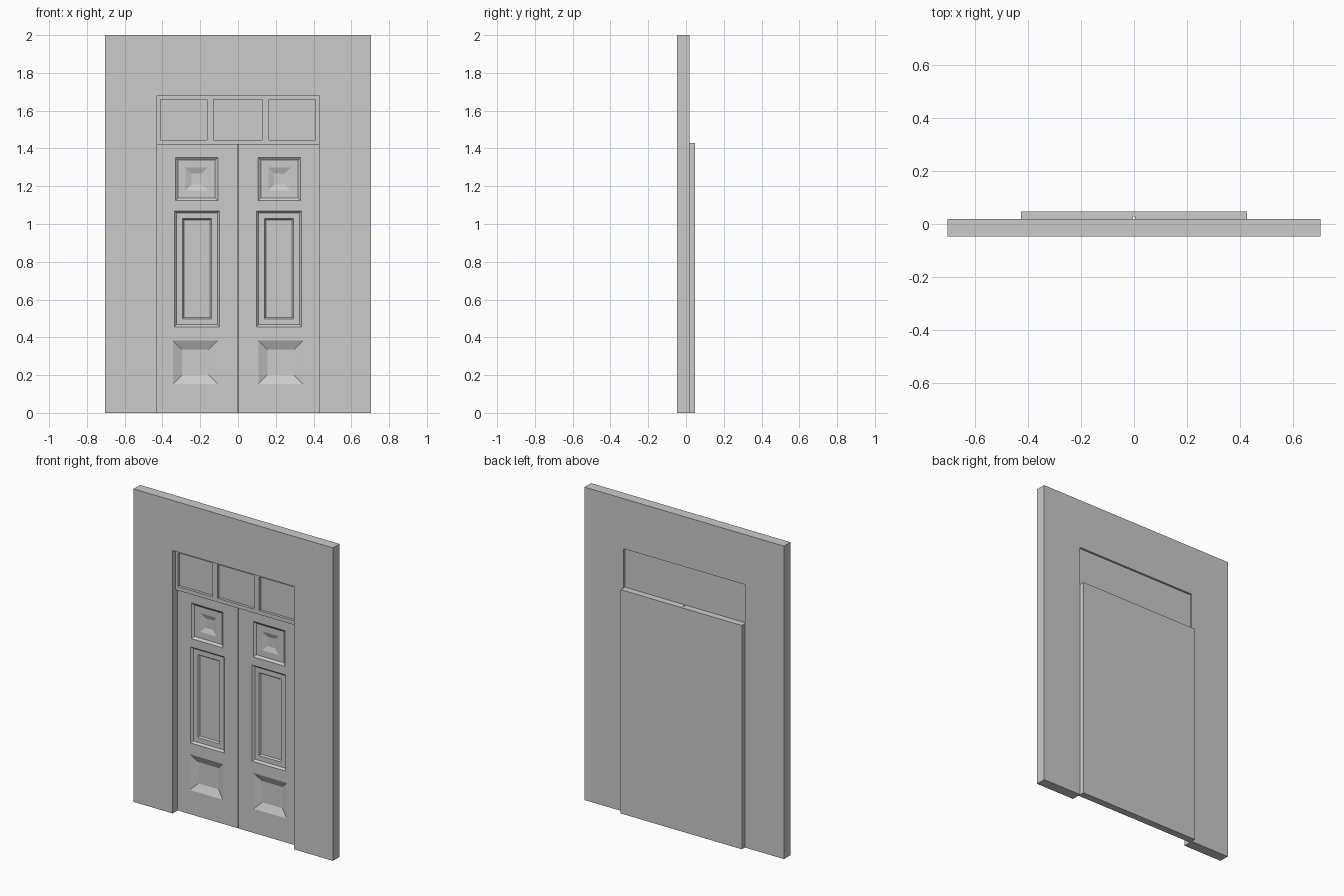
import bpy, bmesh

if "Cube" in bpy.data.objects:
    bpy.data.objects.remove(bpy.data.objects["Cube"])

HALF = 0.428      # half width of the opening
Y_BACK = 0.048    # rearmost plane of the doors
Y_LEAF = 0.002    # front plane of the door leaves


def finish(bm, name):
    bmesh.ops.recalc_face_normals(bm, faces=bm.faces)
    me = bpy.data.meshes.new(name)
    bm.to_mesh(me)
    bm.free()
    ob = bpy.data.objects.new(name, me)
    bpy.context.collection.objects.link(ob)
    return ob


def extrude_outline(name, pts, y0, y1):
    bm = bmesh.new()
    face = bm.faces.new([bm.verts.new((x, y0, z)) for x, z in pts])
    ext = bmesh.ops.extrude_face_region(bm, geom=[face])
    for v in ext["geom"]:
        if isinstance(v, bmesh.types.BMVert):
            v.co.y = y1
    return finish(bm, name)


def inset(rect, d):
    x0, x1, z0, z1 = rect
    return (x0 + d, x1 - d, z0 + d, z1 - d)


def panelled_board(name, zones, y_front, y_back):
    """Each zone is an outer rectangle plus nested (rectangle, depth) steps."""
    bm = bmesh.new()
    for outer, steps in zones:
        prev = None
        for (x0, x1, z0, z1), depth in [(outer, 0)] + steps:
            ring = [bm.verts.new((x, y_front + depth, z))
                    for x, z in ((x0, z0), (x1, z0), (x1, z1), (x0, z1))]
            if prev:
                for i in range(4):
                    j = (i + 1) % 4
                    bm.faces.new((prev[i], prev[j], ring[j], ring[i]))
            prev = ring
        bm.faces.new(prev)
    bmesh.ops.remove_doubles(bm, verts=bm.verts, dist=1e-5)
    # sides and back
    rim = [e for e in bm.edges if e.is_boundary]
    ext = bmesh.ops.extrude_edge_only(bm, edges=rim)["geom"]
    for v in ext:
        if isinstance(v, bmesh.types.BMVert):
            v.co.y = y_back
    bmesh.ops.contextual_create(
        bm, geom=[e for e in ext if isinstance(e, bmesh.types.BMEdge)])
    return finish(bm, name)


# surrounding wall with a doorway cut to the floor
W = 0.705
extrude_outline("wall", [(-W, 0), (-HALF, 0), (-HALF, 1.68), (HALF, 1.68),
                         (HALF, 0), (W, 0), (W, 2), (-W, 2)], -0.048, 0.018)

# backing slab behind both leaves
extrude_outline("door_backing", [(-HALF, 0), (HALF, 0), (HALF, 1.43), (-HALF, 1.43)],
                0.028, Y_BACK)

# door leaf: three stacked zones, each with its own moulded panel
top = (0.107, 0.331, 1.124, 1.352)
mid = (0.098, 0.336, 0.456, 1.07)
low = (0.109, 0.343, 0.154, 0.382)
top_in = inset(top, 0.054)
mid_in = inset(mid, 0.042)
leaf_zones = [
    ((0.003, HALF, 0, 0.42), [(low, 0), (inset(low, 0.046), 0.022)]),
    ((0.003, HALF, 0.42, 1.095), [
        (mid, 0), (inset(mid, 0.011), 0.012),
        (mid_in, 0.012), (inset(mid_in, 0.007), 0.022)]),
    ((0.003, HALF, 1.095, 1.43), [
        (top, 0), (inset(top, 0.014), 0.011),
        (top_in, 0.011), (inset(top_in, 0.03), 0.022)]),
]
leaf = panelled_board("door_leaves", leaf_zones, Y_LEAF, 0.028)
leaf.modifiers.new("mirror", "MIRROR").use_mirror_merge = False

# transom with three recessed panes
panes = []
for x0, x1, a, b in ((-HALF, -0.148, -0.41, -0.165),
                     (-0.148, 0.148, -0.13, 0.13),
                     (0.148, HALF, 0.165, 0.41)):
    pane = (a, b, 1.445, 1.66)
    panes.append(((x0, x1, 1.42, 1.68), [(pane, 0), (pane, 0.017)]))
panelled_board("transom", panes, -0.022, 0.005)
